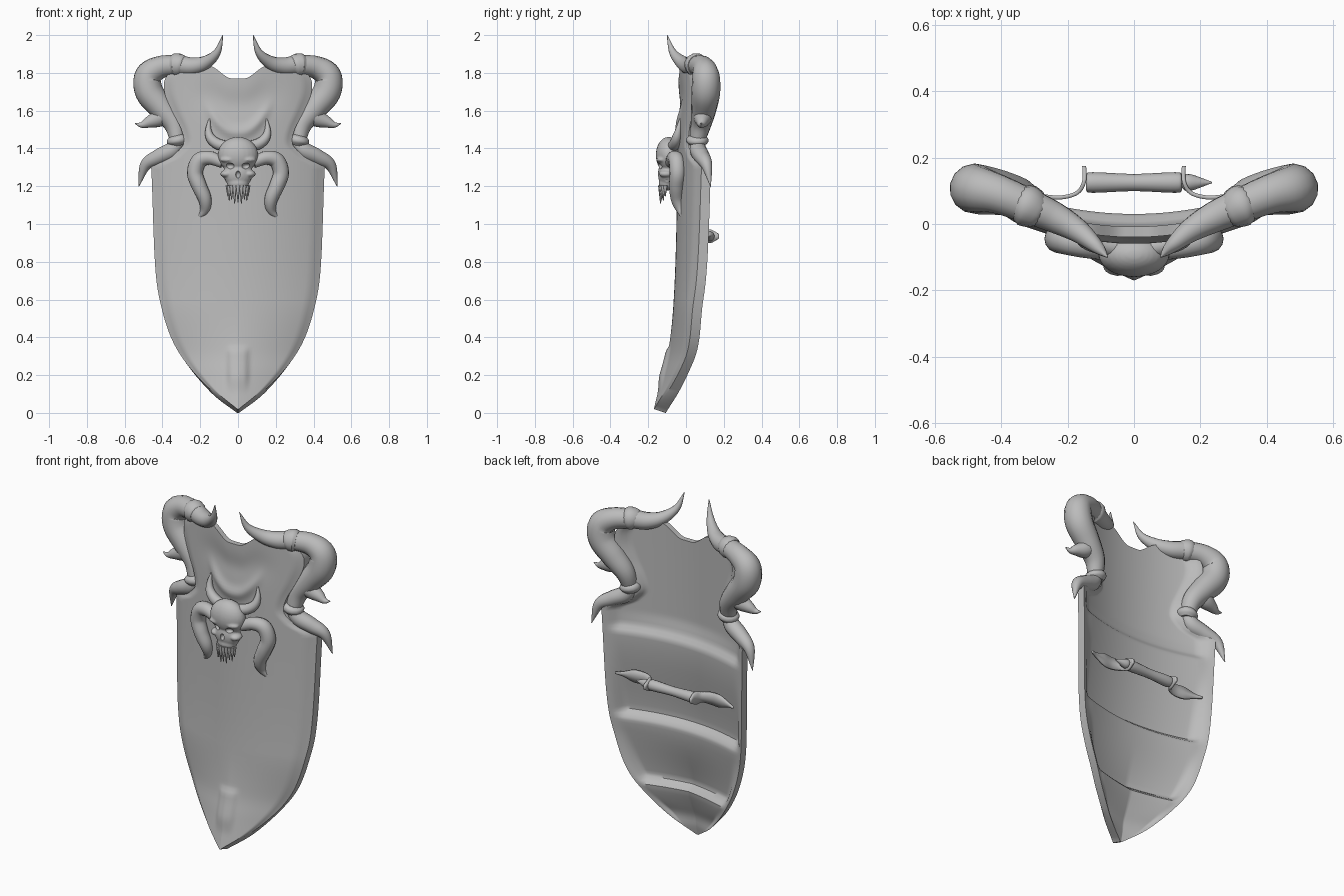
import bpy, bmesh, math
from mathutils import Vector, Matrix

if "Cube" in bpy.data.objects:
    bpy.data.objects.remove(bpy.data.objects["Cube"])

GREY = (.5, .5, .5, 1)
stone = bpy.data.materials.new("stone_grey")
stone.use_nodes = True
stone.diffuse_color = GREY
stone.node_tree.nodes["Principled BSDF"].inputs["Base Color"].default_value = GREY


def finish(name, mesh, mirror=False, angle=50):
    """Add a mesh to the scene as a smooth shaded part."""
    ob = bpy.data.objects.new(name, mesh)
    bpy.context.collection.objects.link(ob)
    mesh.materials.clear()
    mesh.materials.append(stone)
    for other in bpy.context.selected_objects:
        other.select_set(False)
    ob.select_set(True)
    bpy.context.view_layer.objects.active = ob
    bpy.ops.object.shade_smooth_by_angle(angle=math.radians(angle))
    if mirror:
        ob.modifiers.new("mirror", "MIRROR").use_mirror_merge = False
    return ob


def from_bmesh(name, bm, **options):
    bmesh.ops.recalc_face_normals(bm, faces=bm.faces)
    mesh = bpy.data.meshes.new(name)
    bm.to_mesh(mesh)
    bm.free()
    return finish(name, mesh, **options)


def bake(ob):
    """Mesh of an object with its modifiers; the object itself is removed."""
    graph = bpy.context.evaluated_depsgraph_get()
    graph.update()
    mesh = bpy.data.meshes.new_from_object(ob.evaluated_get(graph))
    bpy.data.objects.remove(ob)
    return mesh


def spline(points, steps=6):
    """Smooth path through points of any size."""
    p = [Vector(q) for q in points]
    p = [2 * p[0] - p[1]] + p + [2 * p[-1] - p[-2]]
    path = []
    for a, b, c, d in zip(p, p[1:], p[2:], p[3:]):
        for i in range(steps):
            t = i / steps
            path.append(b + (c - a) * t / 2 + (2 * a - 5 * b + 4 * c - d) * t * t / 2
                        + (3 * b - a - 3 * c + d) * t ** 3 / 2)
    return path + [p[-2]]


def tube(name, points, mirror=True):
    """Round tapering tube; each point is x, y, z, radius."""
    curve = bpy.data.curves.new(name, "CURVE")
    curve.dimensions = "3D"
    curve.bevel_depth = 1
    curve.bevel_resolution = 5
    curve.use_fill_caps = True
    path = spline(points)
    line = curve.splines.new("POLY")
    line.points.add(len(path) - 1)
    for point, q in zip(line.points, path):
        point.co = (q[0], q[1], q[2], 1)
        point.radius = max(q[3], .002)
    ob = bpy.data.objects.new(name, curve)
    bpy.context.collection.objects.link(ob)
    return finish(name, bake(ob), mirror)


def lookup(table, z):
    for (a, va), (b, vb) in zip(table, table[1:]):
        if z <= b:
            return va + (vb - va) * max(0, (z - a) / (b - a))
    return table[-1][1]


def ease(a, b, v):
    t = min(1, max(0, (v - a) / (b - a)))
    return t * t * (3 - 2 * t)


# Shield: half width and front depth by height
WIDTH = spline([(0, .005), (.1, .135), (.25, .265), (.4, .355), (.6, .415), (.8, .44),
                (1.2, .455), (1.31, .46)]) + spline(
               [(1.35, .36), (1.42, .29), (1.5, .3), (1.6, .35), (1.7, .39), (1.78, .38), (1.84, .3)])
DEPTH = spline([(0, -.17), (.2, -.125), (.35, -.09), (.6, -.065), (1.03, -.05), (1.84, -.04)])
CRESTS = (.28, .66, 1.17)


def base_y(x, z):
    # bowed plate that sharpens into a keel at the tip
    return lookup(DEPTH, z) + .55 * x * x + .25 * abs(x) * ease(.6, 0, z)


def front_y(x, z, t):
    y = base_y(x, z) + .012 * ease(.86, 1, t)
    # raised nub near the tip
    y -= .014 * ease(.07, .03, abs(x)) * ease(.36, .32, z) * ease(.08, .2, z)
    # crescent fold above the skull
    fold = z - 1.5 - 4 * x * x
    y -= .016 * math.exp(-(fold / .04) ** 2) * ease(.2, .1, abs(x))
    # collar hollow
    y += .01 * math.exp(-((z - 1.68) / .08) ** 2) * ease(.3, .1, abs(x))
    return y


def back_y(x, z, t):
    # stepped slats inside a raised rim
    low = -.05
    drop = .03 * ease(CRESTS[-1], CRESTS[-1] + .05, z)
    for crest in CRESTS:
        if low < z <= crest:
            drop = .05 * (1 - ease(low, crest, z))
            if z < low + .05 and low > 0:
                drop = .05 * ease(low, low + .05, z)
        low = crest
    swell = .016 * (1 - t * t)
    inside = ease(.96, .82, t) * ease(.05, .15, z)
    return base_y(x, z) + .062 + (swell * ease(1.3, 1.2, z) - drop) * inside


def shield():
    bm = bmesh.new()
    rows, cols = 110, 48
    rings = []
    for r in range(rows + 1):
        z = 1.84 * r / rows
        ring = []
        for back in (False, True):
            for c in range(cols + 1):
                t = (2 * c / cols - 1) * (-1 if back else 1)
                x = t * lookup(WIDTH, z)
                top = 1.77 + .07 * ease(.03, .16, abs(x))
                h = z if z < 1.4 else 1.4 + (z - 1.4) * (top - 1.4) / .44
                y = (back_y if back else front_y)(x, z, abs(t))
                ring.append(bm.verts.new((x, y, h + (0 if back else .02 * ease(.3, 0, z)))))
        rings.append(ring)
    n = len(rings[0])
    for low, high in zip(rings, rings[1:]):
        for i in range(n):
            j = (i + 1) % n
            bm.faces.new((low[i], low[j], high[j], high[i]))
    for ring in (rings[0], rings[-1]):
        for i in range(cols):
            bm.faces.new((ring[i], ring[i + 1], ring[n - 2 - i], ring[n - 1 - i]))
    return from_bmesh("shield_body", bm, angle=40)


shield()

# Large horns along the upper edges
tube("upper_horn", [(.08, -.1, 2, .002), (.11, -.07, 1.91, .02), (.17, -.02, 1.855, .036),
                    (.24, .02, 1.835, .047), (.32, .055, 1.84, .053), (.41, .09, 1.83, .06),
                    (.475, .105, 1.785, .072), (.47, .105, 1.7, .076), (.405, .095, 1.615, .068),
                    (.34, .08, 1.53, .055), (.32, .06, 1.44, .04)])
tube("horn_band", [(.285, .035, 1.837, .046), (.3, .042, 1.84, .057), (.325, .055, 1.842, .063),
                   (.345, .062, 1.84, .055)])
tube("horn_spur", [(.37, .085, 1.59, .05), (.42, .088, 1.56, .047), (.47, .085, 1.54, .032),
                   (.51, .08, 1.525, .016), (.545, .08, 1.532, .002)])
tube("knuckle_band", [(.325, .06, 1.468, .04), (.322, .06, 1.455, .056), (.318, .06, 1.435, .058),
                      (.315, .06, 1.415, .04)])
tube("lower_horn", [(.315, .06, 1.44, .035), (.35, .065, 1.39, .045), (.42, .085, 1.355, .042),
                    (.49, .11, 1.31, .03), (.525, .13, 1.2, .002)])

# Skull horns
tube("skull_curl_horn", [(.08, -.08, 1.325, .03), (.15, -.065, 1.35, .037), (.205, -.05, 1.335, .042),
                         (.228, -.045, 1.27, .042), (.205, -.05, 1.2, .04), (.175, -.045, 1.13, .035),
                         (.178, -.025, 1.07, .024), (.225, -.01, 1.02, .002)])
tube("skull_brow_horn", [(.06, -.07, 1.41, .03), (.11, -.06, 1.425, .029), (.145, -.05, 1.455, .025),
                         (.157, -.04, 1.5, .016), (.15, -.03, 1.565, .002)])


def blob(bm, centre, size):
    place = Matrix.Translation(centre) @ Matrix.Diagonal((*size, 1))
    bmesh.ops.create_uvsphere(bm, u_segments=24, v_segments=16, radius=1, matrix=place)


def skull():
    bm = bmesh.new()
    blob(bm, (0, -.092, 1.365), (.107, .068, .096))
    blob(bm, (0, -.095, 1.265), (.078, .054, .075))
    blob(bm, (0, -.1, 1.215), (.058, .045, .038))
    for side in (-1, 1):
        blob(bm, (side * .05, -.125, 1.34), (.045, .032, .016))
        blob(bm, (side * .062, -.105, 1.265), (.032, .038, .02))
    head = from_bmesh("skull_blank", bm)
    remesh = head.modifiers.new("fuse", "REMESH")
    remesh.mode = "VOXEL"
    remesh.voxel_size = .006
    head.modifiers.new("soften", "SMOOTH").iterations = 4
    # eye, nose and cheek hollows
    bm = bmesh.new()
    blob(bm, (0, -.155, 1.262), (.013, .025, .02))
    for side in (-1, 1):
        blob(bm, (side * .046, -.155, 1.306), (.028, .032, .018))
        blob(bm, (side * .082, -.12, 1.222), (.02, .05, .022))
    cutter = from_bmesh("socket_cutter", bm)
    cutter.hide_render = True
    cut = head.modifiers.new("sockets", "BOOLEAN")
    cut.operation = "DIFFERENCE"
    cut.object = cutter
    mesh = bake(head)
    bpy.data.objects.remove(cutter)
    finish("skull", mesh, angle=40)


skull()

# Fangs in an arc under the upper jaw
bm = bmesh.new()
for i in range(9):
    a = (i - 4) / 4
    length = .09 - .03 * abs(a) + .015 * (i % 2)
    spot = Vector((.056 * math.sin(a * 1.3), -.1 - .036 * math.cos(a * 1.3), 1.205 - length / 2))
    bmesh.ops.create_cone(bm, cap_ends=True, segments=8, radius1=.002, radius2=.012,
                          depth=length, matrix=Matrix.Translation(spot))
from_bmesh("fangs", bm)

# Rear grip with leaf shaped brackets
tube("grip", [(-.145, .125, .935, .024), (-.125, .125, .935, .031), (0, .125, .935, .026),
              (.125, .125, .935, .031), (.145, .125, .935, .024)], mirror=False)
tube("grip_tip", [(.14, .125, .935, .012), (.165, .125, .935, .026), (.235, .125, .935, .002)],
     mirror=False)
bm = bmesh.new()
pairs = []
for x, y, h in spline([(.15, .175, .012), (.15, .13, .036), (.17, .095, .03), (.22, .08, .035),
                       (.28, .085, .035), (.34, .095, .014), (.385, .11, .004)]):
    pairs.append([bm.verts.new((x, y, .935 + s * h)) for s in (-1, 0, 1)])
for a, b in zip(pairs, pairs[1:]):
    for k in (0, 1):
        bm.faces.new((a[k], b[k], b[k + 1], a[k + 1]))
bracket = from_bmesh("grip_bracket", bm, mirror=True)
thick = bracket.modifiers.new("thickness", "SOLIDIFY")
thick.thickness = .012
thick.offset = 0
